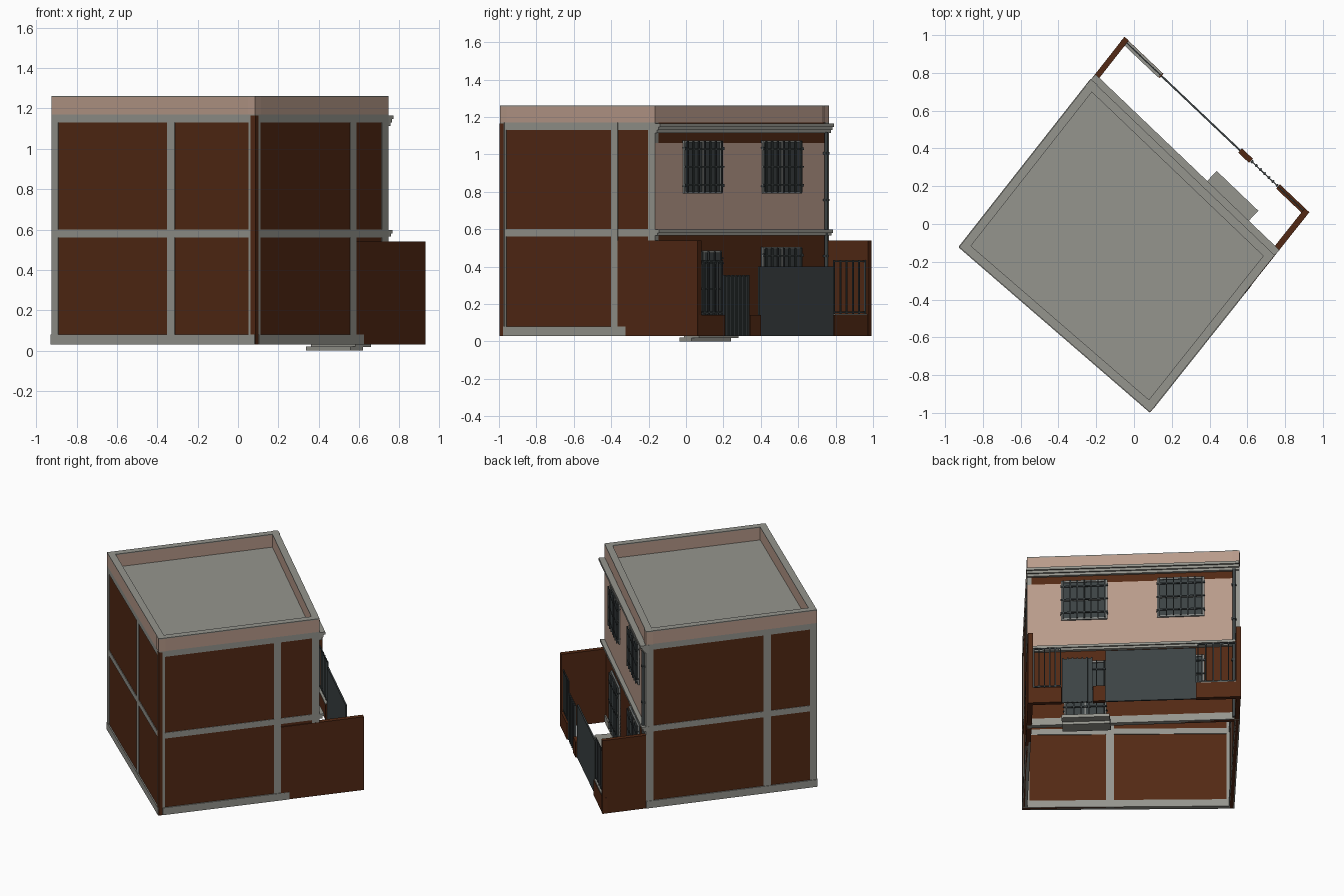
import bpy, bmesh, math
from mathutils import Vector

if "Cube" in bpy.data.objects:
    bpy.data.objects.remove(bpy.data.objects["Cube"])


def material(name, rgb):
    m = bpy.data.materials.new(name)
    m.diffuse_color = (*rgb, 1)
    m.use_nodes = True
    m.node_tree.nodes["Principled BSDF"].inputs["Base Color"].default_value = m.diffuse_color
    return m


BROWN = material("brown_brick", (0.085, 0.022, 0.007))
GREY = material("concrete_grey", (0.30, 0.30, 0.27))
TAN = material("tan_plaster", (0.48, 0.325, 0.255))
SLATE = material("slate_metal", (0.045, 0.055, 0.057))
FRAME = material("window_frame_grey", (0.22, 0.23, 0.22))


class Side:
    """Local frame of a wall: s runs along it, d points outward."""
    def __init__(self, a, b):
        self.a = Vector((*a, 0))
        v = Vector((*b, 0)) - self.a
        self.len = v.length
        self.t = v.normalized()
        self.n = Vector((self.t.y, -self.t.x, 0))

    def at(self, s, d, z):
        return self.a + self.t * s + self.n * d + Vector((0, 0, z))


def finish(name, bm, mat):
    bmesh.ops.recalc_face_normals(bm, faces=bm.faces)
    me = bpy.data.meshes.new(name)
    bm.to_mesh(me)
    bm.free()
    me.materials.append(mat)
    ob = bpy.data.objects.new(name, me)
    bpy.context.collection.objects.link(ob)
    return ob


def boxes(name, mat, side, items):
    """Each item is (s0, s1, d0, d1, z0, z1) on the given side."""
    bm = bmesh.new()
    for s0, s1, d0, d1, z0, z1 in items:
        lo = [bm.verts.new(side.at(s, d, z0)) for s, d in ((s0, d0), (s1, d0), (s1, d1), (s0, d1))]
        hi = [bm.verts.new(side.at(s, d, z1)) for s, d in ((s0, d0), (s1, d0), (s1, d1), (s0, d1))]
        bm.faces.new(lo)
        bm.faces.new(hi)
        for i in range(4):
            j = (i + 1) % 4
            bm.faces.new((lo[i], lo[j], hi[j], hi[i]))
    return finish(name, bm, mat)


# House corners and the four wall frames
L, B, R, T = (-0.925, -0.122), (0.085, -0.995), (0.745, -0.165), (-0.228, 0.765)
FR, FT = (0.92, 0.07), (-0.05, 0.99)
front, right, facade, left = Side(L, B), Side(B, R), Side(R, T), Side(T, L)
fence = Side(FR, FT)
Z0, ZTOP = 0.03, 1.17

# Brick shell, hollow inside, open at the bottom
for nm, sd in (("front", front), ("right", right), ("facade", facade), ("left", left)):
    boxes(nm + "_brick_wall", BROWN, sd, [(0.005, sd.len - 0.005, -0.025, -0.004, Z0, ZTOP)])
    # Parapet and its cap
    boxes(nm + "_parapet", TAN, sd, [(0, sd.len, -0.045, 0, ZTOP, 1.256)])
    boxes(nm + "_parapet_cap", GREY, sd, [(0, sd.len, -0.045, 0, 1.256, 1.262)])

# Flat roof slab
bm = bmesh.new()
inner = [Vector((x * 0.98, y * 0.98)) for x, y in (L, B, R, T)]
lo = [bm.verts.new((p.x, p.y, 1.15)) for p in inner]
hi = [bm.verts.new((p.x, p.y, 1.172)) for p in inner]
bm.faces.new(lo)
bm.faces.new(hi)
for i in range(4):
    j = (i + 1) % 4
    bm.faces.new((lo[i], lo[j], hi[j], hi[i]))
finish("roof_slab", bm, GREY)

# Concrete frame: columns and beams
DI = -0.03


def concrete(name, sd, columns, base_end, s_start=0.0):
    items = [(a, b, DI, 0, z, ZTOP) for a, b, z in columns]
    items += [(s_start, sd.len, DI, -0.0005, 0.56, 0.60),
              (s_start, sd.len, DI, -0.0005, 1.13, ZTOP),
              (s_start, base_end, DI, 0.004, Z0, 0.08)]
    boxes(name, GREY, sd, items)


concrete("front_concrete_frame", front,
         [(0, 0.045, Z0), (0.757, 0.808, Z0), (front.len - 0.045, front.len, Z0)], front.len)
concrete("right_concrete_frame", right,
         [(0.026, 0.042, Z0), (0.76, 0.805, Z0), (right.len - 0.05, right.len, 0.54)], 0.86, 0.026)
concrete("left_concrete_frame", left,
         [(0, 0.05, Z0), (0.775, 0.825, Z0), (left.len - 0.045, left.len, Z0)], left.len)
boxes("corner_brick_strip", BROWN, right, [(0, 0.026, -0.03, 0.002, Z0, 1.165)])
boxes("facade_base_beam", GREY, facade, [(0, facade.len, -0.03, 0.004, Z0, 0.08)])

# Facade: plaster panel, mid ledge and stepped cornice
W = facade.len
boxes("upper_plaster", TAN, facade, [(0, 1.31, -0.01, 0, 0.59, 1.06)])
boxes("mid_ledge", GREY, facade, [(0, W, -0.02, 0.018, 0.565, 0.58), (0, W, -0.02, 0.028, 0.58, 0.597)])
boxes("cornice", GREY, facade, [(0, W, -0.02, 0.014, 1.113, 1.13), (0, W, -0.02, 0.025, 1.13, 1.147),
                                (0, W, -0.02, 0.037, 1.147, 1.165)])


def opening(name, s0, s1, z0, z1, bars, rails):
    """Framed glass with a metal grille in front."""
    f = 0.012
    boxes(name + "_glass", SLATE, facade, [(s0, s1, -0.004, 0.003, z0, z1)])
    m = (s0 + s1) / 2
    zm = z0 + (z1 - z0) * 0.5
    boxes(name + "_frame", FRAME, facade,
          [(s0, s0 + f, -0.004, 0.01, z0, z1), (s1 - f, s1, -0.004, 0.01, z0, z1),
           (s0, s1, -0.004, 0.01, z0, z0 + f), (s0, s1, -0.004, 0.01, z1 - f, z1),
           (m - 0.005, m + 0.005, -0.004, 0.008, z0, z1), (s0, s1, -0.004, 0.008, zm - 0.004, zm + 0.004)])
    g = [(s0 + 0.015 + (s1 - s0 - 0.03) * i / (bars - 1) - 0.004,
          s0 + 0.015 + (s1 - s0 - 0.03) * i / (bars - 1) + 0.004, 0.016, 0.024, z0 + 0.005, z1 - 0.005)
         for i in range(bars)]
    for i in range(rails):
        z = z0 + (z1 - z0) * (i + 0.5) / rails
        g.append((s0 - 0.004, s1 + 0.004, 0.014, 0.022, z - 0.004, z + 0.004))
    # Small brackets tying the grille to the wall
    for s in (s0, s1):
        for z in (z0 + 0.04, z1 - 0.04):
            g.append((s - 0.004, s + 0.004, 0, 0.02, z - 0.004, z + 0.004))
    boxes(name + "_grille", SLATE, facade, g)


opening("upper_window_near", 0.217, 0.51, 0.79, 1.075, 7, 3)
opening("upper_window_far", 0.825, 1.125, 0.79, 1.075, 7, 3)
opening("ground_window", 0.825, 1.125, 0.22, 0.505, 7, 3)
opening("front_door", 0.235, 0.505, 0.08, 0.485, 6, 3)

# Drain pipe
bpy.ops.mesh.primitive_cylinder_add(vertices=12, radius=0.01, depth=1.08,
                                    location=facade.at(1.312, 0.012, 0.58))
pipe = bpy.context.object
pipe.name = "drain_pipe"
pipe.data.materials.append(SLATE)
bpy.ops.object.shade_smooth_by_angle()
boxes("pipe_clamps", SLATE, facade, [(1.298, 1.326, 0, 0.024, z, z + 0.012) for z in (0.2, 0.45, 0.75, 1.0)])

# Entrance steps
boxes("entrance_steps", GREY, facade, [(0.225, 0.53, -0.035, 0.055, 0, 0.02),
                                       (0.225, 0.53, 0, 0.11, 0.018, 0.04)])

# Yard side walls
boxes("right_yard_wall", BROWN, right, [(0.806, 1.353, -0.03, 0.002, Z0, 0.54)])
boxes("left_yard_wall", BROWN, left, [(-0.287, 0, -0.03, 0, Z0, 0.54)])

# Street fence: low walls, pillar, caps and railings
F = fence.len
boxes("low_fence_walls", BROWN, fence, [(0, 0.203, -0.03, 0, Z0, 0.14), (0.40, 0.48, -0.03, 0.0, Z0, 0.14),
                                        (1.053, F, -0.03, 0, Z0, 0.14)])
boxes("fence_cap", GREY, fence, [(1.06, F - 0.03, -0.033, -0.002, 0.14, 0.147)])
rail = []
for a, b in ((0.025, 0.195), (1.065, F - 0.03)):
    n = 6
    for i in range(n):
        s = a + (b - a) * i / (n - 1)
        rail.append((s - 0.004, s + 0.004, -0.019, -0.011, 0.14, 0.435))
    rail += [(a, b, -0.018, -0.012, z, z + 0.008) for z in (0.152, 0.425)]
boxes("fence_railings", SLATE, fence, rail)

# Gates
boxes("vehicle_gate", SLATE, fence, [(0.48, 1.053, -0.02, -0.01, Z0, 0.40)])
gate = [(0.205, 0.398, -0.018, -0.012, Z0, 0.35)]
gate += [(0.205 + 0.0305 * i, 0.215 + 0.0305 * i, -0.022, -0.006, Z0, 0.355) for i in range(7)]
boxes("pedestrian_gate", SLATE, fence, gate)
